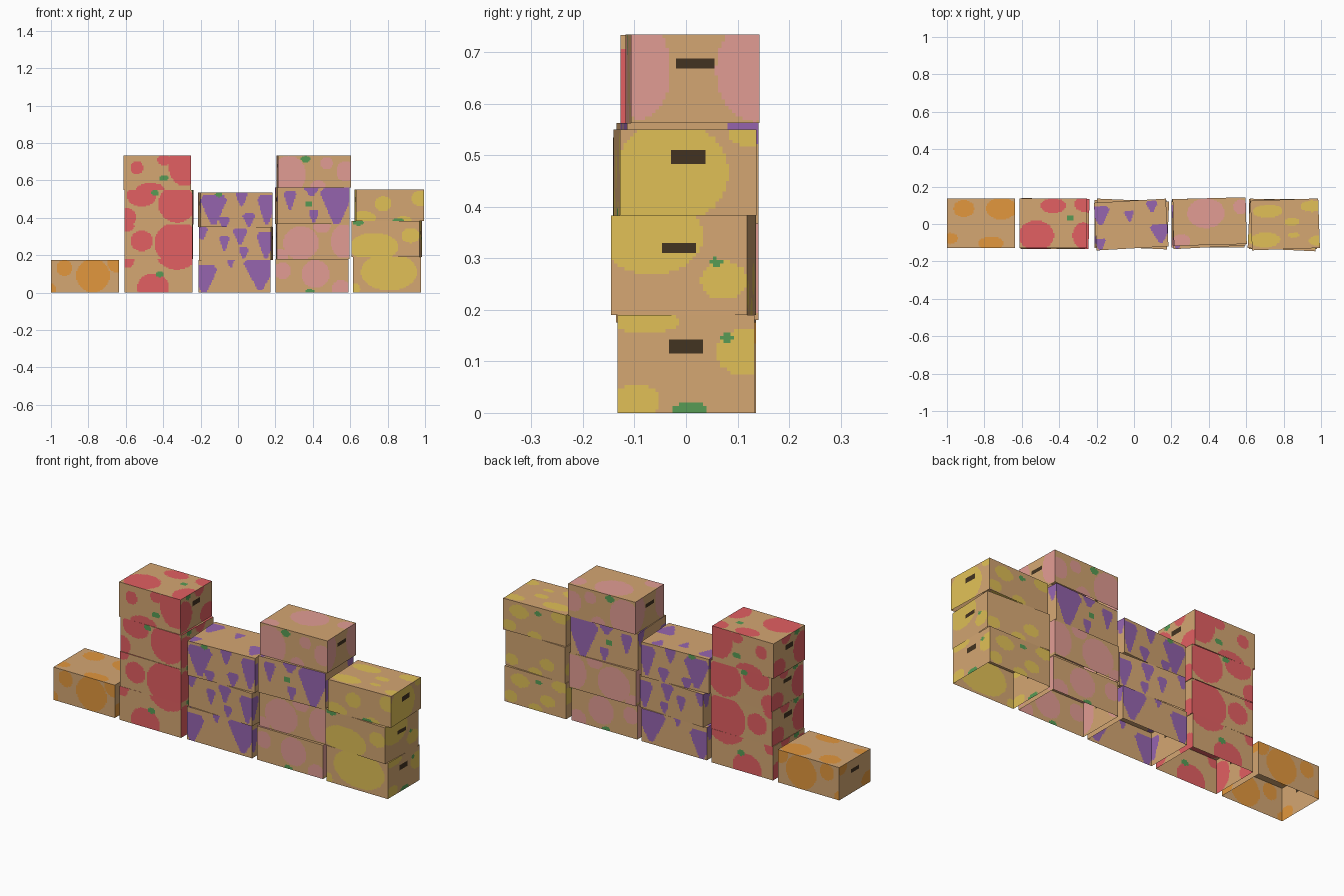
import bpy, bmesh, math
from mathutils import Vector

# Flat colours (linear)
COLOURS = {
    "cardboard": (0.66, 0.385, 0.17), "handle_dark": (0.055, 0.033, 0.015),
    "leaf_green": (0.095, 0.33, 0.09), "orange": (0.76, 0.31, 0.047),
    "red": (0.76, 0.115, 0.122), "purple": (0.305, 0.13, 0.43),
    "pink": (0.76, 0.335, 0.295), "yellow": (0.75, 0.53, 0.095),
}
MATS = {}
for cname, c in COLOURS.items():
    MATS[cname] = bpy.data.materials.new(cname)
    MATS[cname].diffuse_color = (*c, 1)

CELL = 0.0067
# Panel width and depth of each carton type
SIZE = {"orange": (.363, .265), "red": (.363, .265), "yellow": (.363, .265),
        "purple": (.385, .255), "pink": (.39, .25)}

# Printed fruit: (u, v) as fractions of the panel, then radii in units.
# "leaf" as a fifth entry makes the spot green.
L = "leaf"
END = {
    "orange": [(.1, .15, .05, .04), (.9, .95, .04, .04)],
    "red": [(.1, .45, .07, .08), (.85, .2, .06, .05), (.6, 1, .04, .04), (.25, .95, .02, .015, L)],
    "purple": [(.05, .5, .04, .06), (.9, .85, .035, .05)],
    "pink": [(.07, .6, .06, .095), (.96, .6, .075, .1)],
    "yellow": [(.14, .12, .045, .033), (.93, .62, .055, .045), (.2, .93, .065, .022),
               (.53, .03, .033, .016, L), (.8, .77, .01, .008, L)],
}
TOP = {
    "orange": [(.25, .8, .055, .045), (.8, .8, .08, .06), (.65, .1, .07, .035), (.05, .2, .04, .03)],
    "red": [(.25, .25, .095, .08), (.95, .25, .06, .07), (.5, .85, .07, .04), (.95, .88, .05, .04),
            (.75, .6, .02, .015, L)],
    "purple": [(.08, .72, .045, .05), (.48, .68, .025, .03), (.9, .28, .05, .05),
               (.8, .85, .03, .03), (.05, .12, .03, .03)],
    "pink": [(.45, .68, .1, .08), (.93, .8, .04, .04), (.1, .1, .05, .035)],
    "yellow": [(.25, .78, .08, .035), (.6, .55, .04, .02), (.62, .28, .03, .015), (.9, .85, .06, .03),
               (.2, .2, .08, .04), (.95, .15, .04, .025)],
}
# Yellow cartons print small lemons on the rear panel
LEMONS = [(.3, .35, .045, .03), (.75, .7, .055, .035), (.9, .2, .04, .03), (.1, .85, .05, .03),
          (.5, .05, .04, .025), (.45, .8, .02, .012, L)]


def spot_hit(spot, u, v, lu, lv, triangular):
    """Is the panel point inside a round fruit or a grape bunch?"""
    du, dv = (u - spot[0]) * lu / spot[2], (v - spot[1]) * lv / spot[3]
    if triangular and len(spot) < 5:
        return abs(dv) < 1 and abs(du) < min(.2 + .55 * (dv + 1), 1.7 - .9 * dv)
    return du * du + dv * dv < 1


def add_panel(bm, origin, eu, ev, rule):
    """A panel cut into cells, each coloured by the rule."""
    nu, nv = round(eu.length / CELL), round(ev.length / CELL)
    vs = [[bm.verts.new(origin + eu * (i / nu) + ev * (j / nv)) for i in range(nu + 1)]
          for j in range(nv + 1)]
    for j in range(nv):
        for i in range(nu):
            f = bm.faces.new((vs[j][i], vs[j][i + 1], vs[j + 1][i + 1], vs[j + 1][i]))
            f.material_index = rule((i + .5) / nu, (j + .5) / nv)


def fruit_box(name, fruit, x, y, z0, z1, angle, front, end=None, top=None, back=None):
    """Carton lid with open underside; opposite panels carry the same print."""
    h = z1 - z0
    W, D = SIZE[fruit]

    def rule_for(spots, lu, lv, handle=False, flip=False):
        def rule(u, v):
            u = 1 - u if flip else u
            if handle and abs(u - .5) * lu < .035 and abs(v - .68) * lv < .0105:
                return 1
            hit = 0
            for s in spots:
                if spot_hit(s, u, v, lu, lv, fruit == "purple"):
                    hit = 2 if len(s) > 4 else hit or 3
            return hit
        return rule

    bm = bmesh.new()
    ex, ey, ez = Vector((W, 0, 0)), Vector((0, D, 0)), Vector((0, 0, h))
    o = Vector((-W / 2, -D / 2, 0))
    end, top, back = end or END[fruit], top or TOP[fruit], back or front
    add_panel(bm, o, ex, ez, rule_for(front, W, h))
    add_panel(bm, o + ex + ey, -ex, ez, rule_for(back, W, h, flip=True))
    add_panel(bm, o + ex, ey, ez, rule_for(end, D, h, True))
    add_panel(bm, o + ey, -ey, ez, rule_for(end, D, h, True, True))
    add_panel(bm, o + ez, ex, ey, rule_for(top, W, D))
    bmesh.ops.remove_doubles(bm, verts=bm.verts, dist=1e-4)
    me = bpy.data.meshes.new(name)
    bm.to_mesh(me)
    bm.free()
    for m in ("cardboard", "handle_dark", "leaf_green", fruit):
        me.materials.append(MATS[m])
    ob = bpy.data.objects.new(name, me)
    ob.location = (x, y, z0)
    ob.rotation_euler.z = math.radians(angle)
    bpy.context.collection.objects.link(ob)


# Single orange box
fruit_box("orange_box", "orange", -.819, .003, 0, .175, 0,
          [(.62, .52, .09, .09), (.2, .75, .042, .042), (.97, .9, .05, .05), (.0, .1, .03, .03)])

# Stack of red boxes
fruit_box("red_box_1", "red", -.425, 0, 0, .18, 0,
          [(.42, .15, .085, .075), (.77, 1.4, .13, .13), (.03, .95, .04, .04), (.52, .55, .022, .016, L)])
fruit_box("red_box_2", "red", -.423, 0, .18, .365, -.5,
          [(.78, .45, .125, .115), (.25, .52, .06, .055), (.03, .95, .04, .03)])
fruit_box("red_box_3", "red", -.422, .003, .365, .547, -1,
          [(.77, .6, .1, .1), (.25, .85, .08, .06), (.03, .2, .05, .05), (.45, .92, .02, .015, L)])
fruit_box("red_box_4", "red", -.432, .005, .547, .733, 0,
          [(.9, .72, .085, .11), (.2, .65, .035, .035), (.4, 0, .08, .04),
           (.6, .87, .035, .03), (.6, .35, .025, .015, L)])

# Stack of purple boxes
fruit_box("purple_box_1", "purple", -.02, 0, 0, .175, 0,
          [(.08, .42, .065, .075), (.86, .58, .08, .085), (.45, .9, .02, .025)])
fruit_box("purple_box_2", "purple", -.01, 0, .175, .35, -2.5,
          [(.35, .5, .025, .04), (.57, .72, .035, .045), (.93, .45, .045, .07), (.04, .8, .03, .035),
           (.62, .2, .025, .03)])
fruit_box("purple_box_3", "purple", -.015, -.003, .35, .534, 3.3,
          [(.18, .5, .065, .08), (.92, .5, .045, .08), (.57, .82, .03, .04), (.67, .2, .03, .035),
           (.33, .12, .03, .03), (.25, .95, .02, .015, L)])

# Mixed stack of pink boxes with one purple box
fruit_box("pink_box_1", "pink", .395, 0, 0, .18, 0,
          [(.55, .55, .075, .075), (.1, .65, .045, .045), (.9, .12, .05, .045), (.47, .02, .025, .015, L)])
fruit_box("pink_box_2", "pink", .4, .012, .18, .367, 1,
          [(.33, .45, .095, .09), (.92, .5, .07, .09), (.03, .05, .05, .045), (.62, .92, .045, .035)])
fruit_box("purple_box_4", "purple", .398, .003, .367, .562, 3,
          [(.82, .5, .08, .1), (.17, .65, .03, .05), (.47, .9, .04, .03),
           (.5, .2, .025, .035), (.43, .55, .02, .015, L)])
fruit_box("pink_box_3", "pink", .405, .013, .562, .734, 1.5,
          [(.15, .4, .09, .1), (.67, .75, .033, .033), (.93, .5, .05, .055),
           (.55, .05, .04, .03), (.38, .88, .025, .018, L)])

# Stack of yellow boxes
fruit_box("yellow_box_1", "yellow", .797, 0, 0, .19, 0,
          [(.53, .58, .15, .1), (.02, .1, .03, .03)], back=LEMONS)
fruit_box("yellow_box_2", "yellow", .795, -.005, .19, .383, -2.7,
          [(.33, .28, .13, .075), (.87, .6, .05, .04), (.1, .95, .03, .015, L)],
          [(.3, .8, .1, .075), (.83, .35, .045, .037), (.77, .53, .012, .008, L)],
          back=LEMONS[::2])
fruit_box("yellow_box_3", "yellow", .808, -.002, .383, .55, 2,
          [(.4, .55, .045, .04), (.95, .72, .05, .04), (.1, .1, .07, .035),
           (.7, .03, .04, .02), (.62, .0, .03, .015, L)],
          [(.38, .5, .11, .1), (.97, .95, .045, .025), (.0, .2, .05, .08)],
          back=LEMONS[1:])
